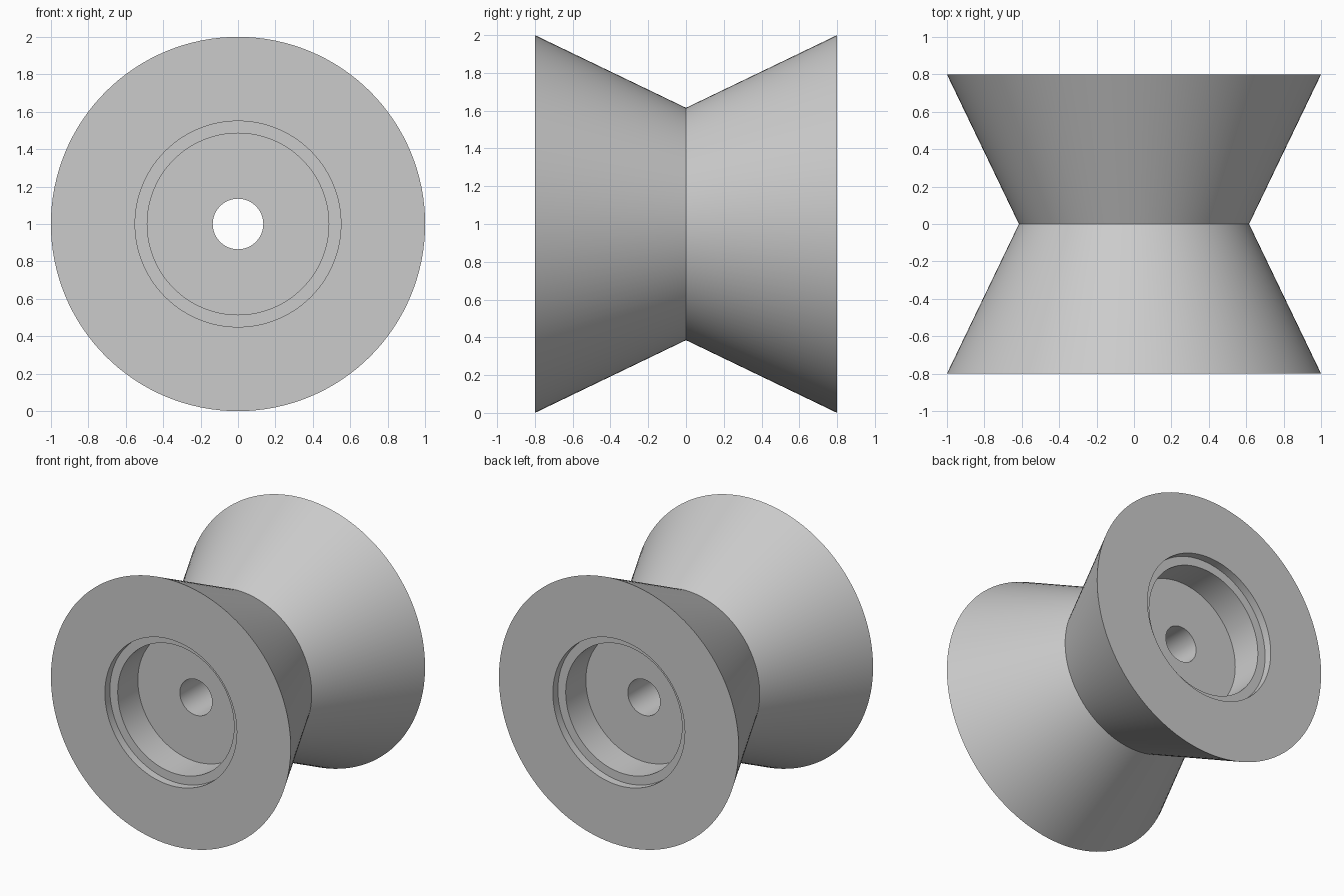
import bpy
import bmesh
import math
from mathutils import Matrix, Vector

cube = bpy.data.objects.get("Cube")
if cube:
    bpy.data.objects.remove(cube, do_unlink=True)

SEGMENTS = 128
HALF = 0.8      # half width along the axle
SHELF = 0.06    # depth of the bearing shelf
FLOOR = 0.30    # depth of the bearing pocket

# Grey material
grey = bpy.data.materials.new("light grey")
grey.use_nodes = True
colour = (0.6, 0.6, 0.6, 1)
grey.diffuse_color = colour
grey.node_tree.nodes["Principled BSDF"].inputs["Base Color"].default_value = colour

# Half section as (radius, axial position), from bore to waist
half = [
    (0.135, HALF - FLOOR),
    (0.485, HALF - FLOOR),
    (0.485, HALF - SHELF),
    (0.55, HALF - SHELF),
    (0.55, HALF),
    (1.0, HALF),
]
section = half + [(0.615, 0)] + [(r, -y) for r, y in reversed(half)]

# Revolve the closed section around the axle
bm = bmesh.new()
verts = [bm.verts.new((r, y, 0)) for r, y in section]
edges = [bm.edges.new((a, b)) for a, b in zip(verts, verts[1:] + verts[:1])]
bmesh.ops.spin(bm, geom=verts + edges, cent=(0, 0, 0), axis=(0, 1, 0),
               angle=math.tau, steps=SEGMENTS, use_merge=True)
bmesh.ops.remove_doubles(bm, verts=bm.verts, dist=0.0001)
bmesh.ops.recalc_face_normals(bm, faces=bm.faces)
bmesh.ops.transform(bm, matrix=Matrix.Translation(Vector((0, 0, 1))), verts=bm.verts)

mesh = bpy.data.meshes.new("v_groove_roller")
bm.to_mesh(mesh)
bm.free()
mesh.materials.append(grey)
roller = bpy.data.objects.new("v_groove_roller", mesh)
bpy.context.collection.objects.link(roller)

# Smooth round walls, crisp rims
bpy.ops.object.select_all(action="DESELECT")
roller.select_set(True)
bpy.context.view_layer.objects.active = roller
bpy.ops.object.shade_smooth_by_angle(angle=math.radians(30))
